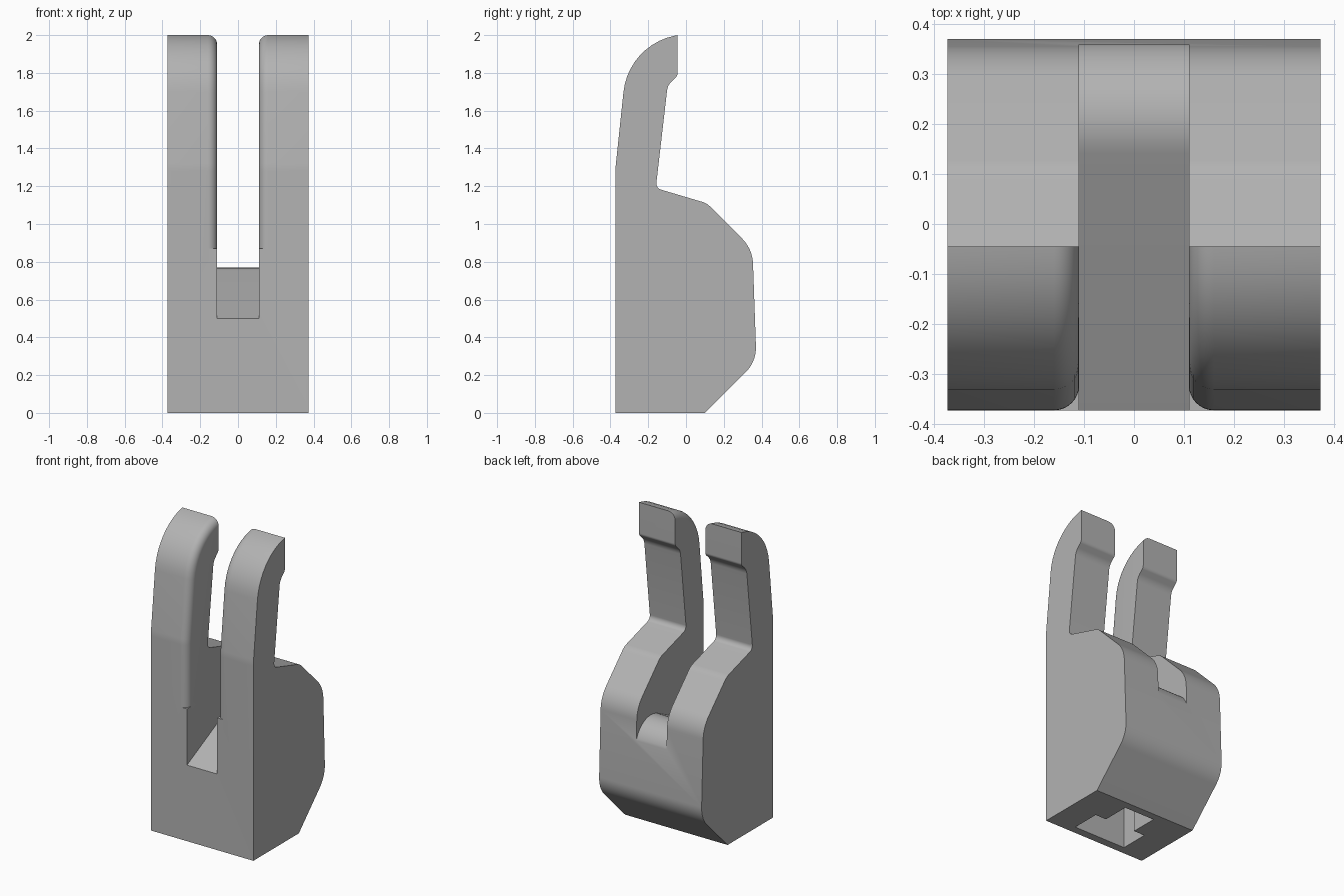
import bpy, bmesh, math
from mathutils import Vector

if "Cube" in bpy.data.objects:
    bpy.data.objects.remove(bpy.data.objects["Cube"], do_unlink=True)

HALF, SLOT, STEP = 0.373, 0.11, 0.87

grey = bpy.data.materials.new("plain_grey")
grey.use_nodes = True
grey.diffuse_color = (0.45, 0.45, 0.45, 1)
grey.node_tree.nodes["Principled BSDF"].inputs["Base Color"].default_value = (0.45, 0.45, 0.45, 1)


def rounded(corners, steps=10):
    """Closed outline from (y, z, radius) corners."""
    points = []
    for i, (y, z, r) in enumerate(corners):
        p = Vector((y, z))
        if r == 0:
            points.append(p)
            continue
        a = (Vector(corners[i - 1][:2]) - p).normalized()
        b = (Vector(corners[(i + 1) % len(corners)][:2]) - p).normalized()
        half = a.angle(b) / 2
        centre = p + (a + b).normalized() * (r / math.sin(half))
        start = p + a * (r / math.tan(half)) - centre
        end = p + b * (r / math.tan(half)) - centre
        sweep = start.angle_signed(end)
        for k in range(steps + 1):
            t = -sweep * k / steps
            c, s = math.cos(t), math.sin(t)
            points.append(centre + Vector((start.x * c - start.y * s, start.x * s + start.y * c)))
    return points


def prism(outline, x0, x1):
    """Extrude a side outline along x."""
    bm = bmesh.new()
    face = bm.faces.new([bm.verts.new((x0, p.x, p.y)) for p in outline])
    new = bmesh.ops.extrude_face_region(bm, geom=[face])["geom"]
    bmesh.ops.translate(bm, vec=(x1 - x0, 0, 0),
                        verts=[v for v in new if isinstance(v, bmesh.types.BMVert)])
    bmesh.ops.recalc_face_normals(bm, faces=bm.faces)
    return bm


def clip(bm, z, keep_above):
    """Cut level at z, keep one side and cap it."""
    bmesh.ops.bisect_plane(bm, geom=bm.verts[:] + bm.edges[:] + bm.faces[:], plane_co=(0, 0, z),
                           plane_no=(0, 0, 1), clear_inner=keep_above, clear_outer=not keep_above)
    bmesh.ops.holes_fill(bm, edges=[e for e in bm.edges if e.is_boundary])
    bmesh.ops.recalc_face_normals(bm, faces=bm.faces)


def finish(bm, name):
    mesh = bpy.data.meshes.new(name)
    bm.to_mesh(mesh)
    bm.free()
    mesh.materials.append(grey)
    obj = bpy.data.objects.new(name, mesh)
    bpy.context.collection.objects.link(obj)
    return obj


def boolean(target, tool, operation):
    mod = target.modifiers.new(operation.lower(), "BOOLEAN")
    mod.operation, mod.object, mod.solver = operation, tool, "EXACT"
    bpy.context.view_layer.objects.active = target
    bpy.ops.object.modifier_apply(modifier=mod.name)
    bpy.data.objects.remove(tool, do_unlink=True)


# Side outline of the whole clip
side = rounded([(-0.373, 0, 0), (0.1, 0, 0), (0.373, 0.273, 0.18), (0.352, 0.868, 0.2),
                (0.11, 1.11, 0.1), (-0.16, 1.19, 0.035), (-0.097, 1.735, 0.08),
                (-0.045, 1.785, 0.03), (-0.045, 2, 0), (-0.305, 1.945, 0.34), (-0.373, 1.3, 0.4)])

# Lower body
lower = prism(side, -HALF, HALF)
clip(lower, STEP, False)
body = finish(lower, "clip_body")

# Slot with a ramped floor that rolls over at the back
ramp = [Vector((-0.5, 0.438))]
for k in range(17):
    t = math.radians(116 * (1 - k / 16))
    ramp.append(Vector((0.209 + 0.157 * math.cos(t), 0.612 + 0.157 * math.sin(t))))
ramp += [Vector((0.5, 0.612)), Vector((0.5, 1)), Vector((-0.5, 1))]
boolean(body, finish(prism(ramp, -SLOT, SLOT), "slot_cutter"), "DIFFERENCE")

# T-shaped pocket in the underside
for name, half, y0, y1 in (("pocket_wide", 0.19, -0.32, -0.13), ("pocket_narrow", 0.11, -0.14, 0.05)):
    box = [Vector(p) for p in ((y0, -0.1), (y1, -0.1), (y1, 0.3), (y0, 0.3))]
    boolean(body, finish(prism(box, -half, half), name), "DIFFERENCE")

# Two arms, each with its inner front edge rounded
for name, sign in (("left_arm", 1), ("right_arm", -1)):
    arm = prism(side, sign * SLOT, sign * HALF)
    clip(arm, STEP, True)
    edges = []
    for e in arm.edges:
        a, b = (v.co for v in e.verts)
        inner = all(abs(abs(c.x) - SLOT) < 1e-4 for c in (a, b))
        front = all(c.y < -0.17 or c.z > 1.87 for c in (a, b))
        upright = abs(a.z - b.z) > 1e-4 and abs(a.y - b.y) + abs(a.z - b.z) > 1e-4
        back = abs(a.y + 0.045) < 1e-3 and abs(b.y + 0.045) < 1e-3
        if inner and front and upright and not back:
            edges.append(e)
    bmesh.ops.bevel(arm, geom=edges, offset=0.05, segments=8, profile=0.5, affect="EDGES")
    boolean(body, finish(arm, name), "UNION")

# Merge flat faces and smooth the curves
bm = bmesh.new()
bm.from_mesh(body.data)
bmesh.ops.remove_doubles(bm, verts=bm.verts, dist=1e-5)
bmesh.ops.dissolve_limit(bm, angle_limit=math.radians(0.2), verts=bm.verts, edges=bm.edges)
bm.to_mesh(body.data)
bm.free()
bpy.ops.object.select_all(action="DESELECT")
body.select_set(True)
bpy.context.view_layer.objects.active = body
bpy.ops.object.shade_smooth_by_angle(angle=math.radians(30))
